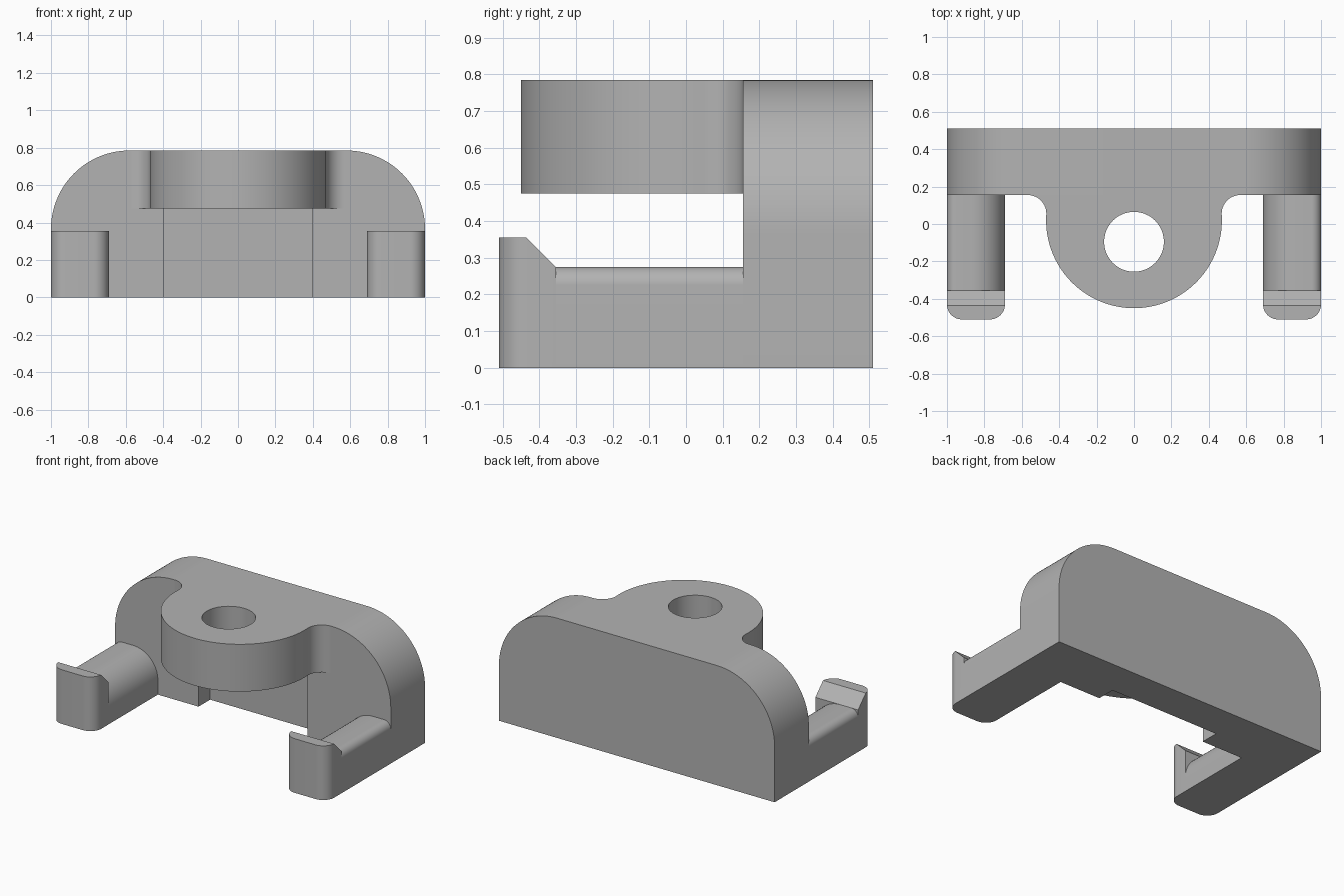
import bpy, bmesh
from math import sin, cos, pi, radians, sqrt, asin
from mathutils import Vector

if "Cube" in bpy.data.objects:
    bpy.data.objects.remove(bpy.data.objects["Cube"])

grey = bpy.data.materials.new("plain_grey")
grey.use_nodes = True
grey.diffuse_color = (0.45, 0.45, 0.45, 1)
grey.node_tree.nodes["Principled BSDF"].inputs["Base Color"].default_value = (0.45, 0.45, 0.45, 1)

# Main dimensions
HEIGHT, BACK, FACE, FRONT = 0.785, 0.51, 0.155, -0.51
TAB_Z, TAB_R, TAB_Y, FILLET = 0.475, 0.47, 0.02, 0.1
INNER = 0.69


def rounded(corners, steps=16):
    """Outline of right-angled corners (x, y, radius) with rounded ends."""
    out = []
    for i, (x, y, r) in enumerate(corners):
        p = Vector((x, y))
        if not r:
            out.append(p)
            continue
        u = (Vector(corners[i - 1][:2]) - p).normalized()
        v = (Vector(corners[(i + 1) % len(corners)][:2]) - p).normalized()
        c = p + r * (u + v)
        for k in range(steps + 1):
            t = pi / 2 * k / steps
            out.append(c - r * (v * cos(t) + u * sin(t)))
    return out


def arc(cx, cy, r, start, end, steps):
    angles = [start + (end - start) * k / steps for k in range(steps + 1)]
    return [Vector((cx + r * cos(a), cy + r * sin(a))) for a in angles]


def prism(name, outline, low, high, axis, slope=None):
    """Extrude an outline along y or z, with an optional sloping cut."""
    def place(p, h):
        return (p.x, h, p.y) if axis == "y" else (p.x, p.y, h)
    bm = bmesh.new()
    rings = [[bm.verts.new(place(p, h)) for p in outline] for h in (low, high)]
    n = len(outline)
    bm.faces.new(rings[0])
    bm.faces.new(rings[1][::-1])
    for i in range(n):
        j = (i + 1) % n
        bm.faces.new((rings[0][i], rings[1][i], rings[1][j], rings[0][j]))
    if slope:
        geom = bm.verts[:] + bm.edges[:] + bm.faces[:]
        cut = bmesh.ops.bisect_plane(bm, geom=geom, plane_co=slope[0], plane_no=slope[1],
                                     clear_outer=True)
        edges = [e for e in cut["geom_cut"] if isinstance(e, bmesh.types.BMEdge)]
        bmesh.ops.holes_fill(bm, edges=edges)
    bmesh.ops.recalc_face_normals(bm, faces=bm.faces[:])
    mesh = bpy.data.meshes.new(name)
    bm.to_mesh(mesh)
    bm.free()
    mesh.materials.append(grey)
    obj = bpy.data.objects.new(name, mesh)
    bpy.context.collection.objects.link(obj)
    return obj


def activate(obj):
    bpy.ops.object.select_all(action="DESELECT")
    obj.select_set(True)
    bpy.context.view_layer.objects.active = obj


def smooth(obj):
    activate(obj)
    bpy.ops.object.shade_smooth_by_angle(angle=radians(30))


def carve(obj, cutter):
    cutter.hide_render = True
    mod = obj.modifiers.new("cut", "BOOLEAN")
    mod.operation, mod.solver, mod.object = "DIFFERENCE", "EXACT", cutter
    activate(obj)
    bpy.ops.object.modifier_apply(modifier=mod.name)
    bpy.data.objects.remove(cutter)


# Back plate with large rounded shoulders and a shallow recess under the tab
plate = prism("back_plate", rounded([(-1, 0, 0), (1, 0, 0), (1, HEIGHT, 0.42),
                                     (-1, HEIGHT, 0.42)], 32), FACE, BACK, "y")
recess = rounded([(-0.395, -0.1, 0), (0.395, -0.1, 0), (0.395, TAB_Z, 0), (-0.395, TAB_Z, 0)])
carve(plate, prism("recess_cutter", recess, 0, FACE + 0.12, "y"))
smooth(plate)

# Round tab blended into the plate by fillets, with a through hole
rise = FACE - FILLET - TAB_Y
a = asin(rise / (TAB_R + FILLET))
fx = sqrt((TAB_R + FILLET) ** 2 - rise ** 2)
outline = arc(fx, FACE - FILLET, FILLET, pi / 2, pi + a, 16)
outline += arc(0, TAB_Y, TAB_R, a, -pi - a, 64)[1:]
outline += arc(-fx, FACE - FILLET, FILLET, -a, pi / 2, 16)[1:]
tab = prism("mounting_tab", outline, TAB_Z, HEIGHT, "z")
carve(tab, prism("hole_cutter", arc(0, -0.095, 0.16, 0, 2 * pi, 48)[:-1], 0.3, 1, "z"))
smooth(tab)

# Two arms, each a rounded shaft ending in a sloped hook
HOOK_Y, SHAFT_Z, HOOK_Z = -0.355, 0.275, 0.355
for side, s in (("left", 1), ("right", -1)):
    shaft = rounded([(s * INNER, 0, 0), (s, 0, 0), (s, SHAFT_Z, 0.05),
                     (s * INNER, SHAFT_Z, 0.18)])
    smooth(prism(side + "_arm_shaft", shaft, HOOK_Y, FACE, "y"))
    hook = rounded([(s * INNER, HOOK_Y, 0), (s, HOOK_Y, 0), (s, FRONT, 0.08),
                    (s * INNER, FRONT, 0.08)])
    smooth(prism(side + "_arm_hook", hook, 0, HOOK_Z, "z",
                 ((0, HOOK_Y, SHAFT_Z), (0, 1, 1))))
